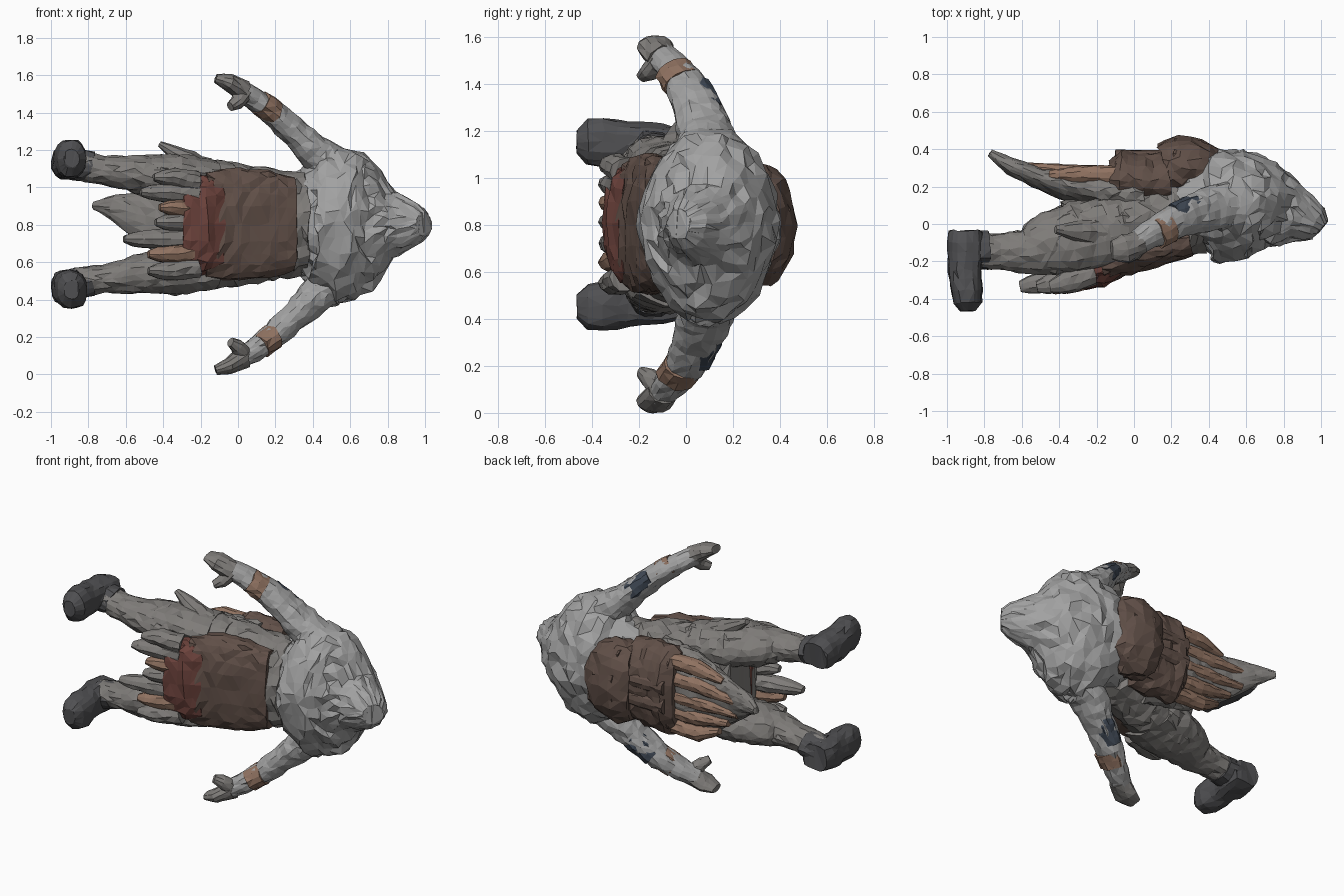
import bpy, bmesh, math, random
from mathutils import Vector
from mathutils.bvhtree import BVHTree

random.seed(7)
MID = 0.803  # mirror plane height: the figure lies along x, symmetric in z
PARTS = []


def material(name, rgb):
    m = bpy.data.materials.new(name)
    m.diffuse_color = (*rgb, 1)
    return m


PALE = material("pale_fur", (0.36, 0.36, 0.36))
GREY = material("grey_cloth", (0.21, 0.20, 0.19))
DARK = material("dark_leather", (0.08, 0.08, 0.085))
BROWN = material("brown_hide", (0.12, 0.08, 0.065))
RED = material("red_cloth", (0.15, 0.055, 0.045))
TAN = material("tan_strip", (0.28, 0.17, 0.12))
BLUE = material("dark_blue", (0.05, 0.065, 0.09))


def loft(name, secs, mat, side=1, n=18, step=0.045, jit=0.011, power=2.0):
    """Rough faceted loft. Section = x, y, z offset from MID, radius a (y), radius b."""
    rings = []
    for p, q in zip(secs, secs[1:]):
        k = max(1, round((Vector(q[:3]) - Vector(p[:3])).length / step))
        rings += [[p[j] + (q[j] - p[j]) * i / k for j in range(5)] for i in range(k)]
    rings.append(list(secs[-1]))
    bm = bmesh.new()
    loops = []
    for i, r in enumerate(rings):
        a, b = rings[max(i - 1, 0)], rings[min(i + 1, len(rings) - 1)]
        t = (Vector(b[:3]) - Vector(a[:3])).normalized()
        ref = Vector((1, 0, 0)) if abs(t.y) > 0.8 else Vector((0, 1, 0))
        u = (ref - t * ref.dot(t)).normalized()
        v = t.cross(u)
        loop = []
        for k in range(n):
            ang = 2 * math.pi * k / n
            c, s = math.cos(ang), math.sin(ang)
            cu = math.copysign(abs(c) ** (2 / power), c) * r[3]
            cv = math.copysign(abs(s) ** (2 / power), s) * r[4]
            co = Vector(r[:3]) + u * cu + v * cv
            amount = min(jit, 0.08 * min(r[3], r[4]))
            co += Vector([random.uniform(-amount, amount) for _ in range(3)])
            loop.append(bm.verts.new((co.x, co.y, MID + side * co.z)))
        loops.append(loop)
    for a, b in zip(loops, loops[1:]):
        for k in range(n):
            bm.faces.new((a[k], a[(k + 1) % n], b[(k + 1) % n], b[k]))
    bm.faces.new(loops[0])
    bm.faces.new(loops[-1])
    bmesh.ops.triangulate(bm, faces=bm.faces[:])
    bmesh.ops.recalc_face_normals(bm, faces=bm.faces[:])
    me = bpy.data.meshes.new(name)
    bm.to_mesh(me)
    me.materials.append(mat)
    bpy.context.collection.objects.link(bpy.data.objects.new(name, me))
    PARTS.append((me, BVHTree.FromBMesh(bm)))
    bm.free()


def inside(tree, p):
    """Odd number of hits along a ray means the point is buried."""
    d, hits = Vector((0.37, 0.81, 0.45)).normalized(), 0
    hit = tree.ray_cast(p, d)[0]
    while hit is not None and hits < 12:
        hits += 1
        hit = tree.ray_cast(hit + d * 1e-4, d)[0]
    return hits % 2 == 1


# Hooded head flowing into the shaggy shoulder mantle
loft("hood_and_mantle", [
    (0.28, 0.06, 0, 0.21, 0.26), (0.34, 0.09, 0, 0.27, 0.29),
    (0.42, 0.10, 0, 0.30, 0.36), (0.53, 0.10, 0, 0.295, 0.43),
    (0.63, 0.10, 0, 0.28, 0.40), (0.71, 0.09, 0, 0.235, 0.355),
    (0.78, 0.07, 0, 0.20, 0.26), (0.82, 0.06, 0, 0.18, 0.18),
    (0.90, 0.03, 0, 0.13, 0.145), (0.96, 0.0, 0, 0.10, 0.11),
    (0.995, -0.03, 0, 0.065, 0.065)], PALE, n=32, jit=0.017, power=1.85)

# Torso, brown chest apron and red waist cloth
loft("torso", [
    (0.36, 0.05, 0, 0.20, 0.27), (0.15, 0.03, 0, 0.21, 0.30),
    (0, 0.0, 0, 0.22, 0.33), (-0.2, -0.04, 0, 0.22, 0.33),
    (-0.36, -0.06, 0, 0.18, 0.31)], GREY, n=28, jit=0.014)
loft("chest_apron", [
    (0.30, -0.09, 0, 0.08, 0.25), (0.15, -0.12, 0, 0.10, 0.29),
    (0, -0.15, 0, 0.11, 0.30), (-0.18, -0.19, 0, 0.12, 0.29)],
    BROWN, n=26, power=2.6, jit=0.014)
loft("waist_cloth", [
    (-0.10, -0.19, 0, 0.10, 0.26), (-0.20, -0.22, 0, 0.12, 0.27),
    (-0.32, -0.26, 0, 0.10, 0.24)], RED, n=24, power=2.4, jit=0.014)

# Ragged strips hanging in front: z offset, end x
for i, (z, end) in enumerate([(-0.25, -0.48), (-0.16, -0.48), (-0.08, -0.61), (0.01, -0.44),
                              (0.09, -0.42), (0.17, -0.52), (0.25, -0.45)]):
    loft(f"front_strip_{i}", [
        (-0.22, -0.26, z * 0.9, 0.07, 0.06), ((end - 0.22) / 2, -0.30, z, 0.065, 0.055),
        (end + 0.05, -0.325, z, 0.05, 0.04), (end, -0.335, z, 0.03, 0.02)],
        TAN if i % 3 == 1 else GREY, n=10)

# Coat tail on the back, narrowing to a point, with ragged strips over it
loft("coat_tail", [
    (0.05, 0.14, 0, 0.14, 0.28), (-0.2, 0.19, 0, 0.11, 0.26),
    (-0.38, 0.21, 0.02, 0.08, 0.20), (-0.52, 0.25, 0.05, 0.055, 0.13),
    (-0.66, 0.31, 0.09, 0.045, 0.07), (-0.77, 0.38, 0.10, 0.02, 0.02)],
    GREY, n=22, jit=0.012)
for i, (z, end) in enumerate([(-0.22, -0.42), (-0.12, -0.50), (-0.02, -0.58), (0.09, -0.64),
                              (0.2, -0.45)]):
    loft(f"tail_strip_{i}", [
        (-0.08, 0.26, z, 0.05, 0.05), (-0.28, 0.265, z, 0.05, 0.05),
        (end, 0.26 - 0.25 * (end + 0.45), z * 0.8, 0.025, 0.02)], TAN, n=10)

# Bulky pack on the back, in two stacked bundles
loft("upper_pack", [
    (0.42, 0.27, 0, 0.13, 0.20), (0.34, 0.29, 0, 0.165, 0.25),
    (0.24, 0.30, 0, 0.17, 0.26), (0.17, 0.28, 0, 0.15, 0.24)],
    BROWN, n=24, power=2.2, jit=0.018)
loft("lower_pack", [
    (0.19, 0.23, 0, 0.15, 0.26), (0.05, 0.23, 0, 0.15, 0.28),
    (-0.08, 0.24, 0, 0.15, 0.28), (-0.13, 0.24, 0, 0.10, 0.25)],
    BROWN, n=24, power=2.2, jit=0.018)
for i, z in enumerate((-0.18, -0.06, 0.06, 0.18)):  # rolled folds on the pack
    y = -2 * z * z
    loft(f"pack_fold_{i}", [(0.36, 0.41 + y, z, 0.04, 0.04), (0.21, 0.43 + y, z, 0.04, 0.05)],
         BROWN, n=10)
    loft(f"low_fold_{i}", [(0.17, 0.36 + y, z, 0.04, 0.05), (-0.10, 0.365 + y, z, 0.04, 0.05)],
         BROWN, n=10)

for s, tag in ((1, "left"), (-1, "right")):
    # Arm, elbow patch, wrist band, hand and thumb
    loft(tag + "_arm", [
        (0.56, 0.10, 0.28, 0.13, 0.12), (0.43, 0.09, 0.37, 0.125, 0.10),
        (0.31, 0.05, 0.485, 0.105, 0.078), (0.19, 0.0, 0.595, 0.09, 0.07),
        (0.08, -0.06, 0.675, 0.075, 0.062), (0.0, -0.11, 0.725, 0.06, 0.055)],
        PALE, side=s, n=16)
    loft(tag + "_elbow_patch", [
        (0.33, 0.085, 0.47, 0.08, 0.07), (0.21, 0.035, 0.58, 0.075, 0.063)],
        BLUE, side=s, n=12)
    loft(tag + "_wrist_band", [
        (0.19, -0.01, 0.60, 0.09, 0.072), (0.12, -0.05, 0.65, 0.085, 0.069)],
        TAN, side=s, n=12)
    loft(tag + "_hand", [
        (0.03, -0.10, 0.71, 0.065, 0.058), (-0.05, -0.135, 0.76, 0.08, 0.045),
        (-0.12, -0.14, 0.78, 0.05, 0.025)], GREY, side=s, n=12)
    loft(tag + "_thumb", [
        (0.03, -0.11, 0.70, 0.05, 0.05), (-0.005, -0.16, 0.65, 0.04, 0.04),
        (-0.04, -0.19, 0.63, 0.025, 0.025)], GREY, side=s, n=10)
    # Leg with thigh guard, then boot
    loft(tag + "_leg", [
        (-0.05, -0.02, 0.19, 0.17, 0.14), (-0.3, -0.07, 0.235, 0.19, 0.13),
        (-0.46, -0.11, 0.255, 0.17, 0.115), (-0.58, -0.15, 0.275, 0.12, 0.095),
        (-0.72, -0.15, 0.29, 0.095, 0.075), (-0.90, -0.14, 0.32, 0.09, 0.08)],
        GREY, side=s, n=18)
    loft(tag + "_thigh_guard", [
        (-0.14, -0.05, 0.26, 0.17, 0.09), (-0.34, -0.10, 0.295, 0.16, 0.085),
        (-0.50, -0.14, 0.31, 0.10, 0.05), (-0.55, -0.15, 0.31, 0.05, 0.025)],
        GREY, side=s, n=14, jit=0.018)
    loft(tag + "_boot_cuff", [
        (-0.78, -0.14, 0.305, 0.10, 0.08), (-0.89, -0.14, 0.325, 0.10, 0.09)],
        DARK, side=s, n=16)
    loft(tag + "_boot", [
        (-0.90, -0.04, 0.33, 0.09, 0.08), (-0.90, -0.10, 0.335, 0.10, 0.095),
        (-0.905, -0.25, 0.34, 0.088, 0.095), (-0.895, -0.36, 0.35, 0.085, 0.105),
        (-0.89, -0.42, 0.35, 0.075, 0.095), (-0.89, -0.465, 0.35, 0.04, 0.05)],
        DARK, side=s, n=16, power=2.4)

# Pointed tatter sticking out at the hip
loft("hip_tatter", [(-0.18, -0.05, 0.29, 0.09, 0.07), (-0.30, -0.04, 0.36, 0.06, 0.05),
                    (-0.42, -0.03, 0.43, 0.02, 0.015)], GREY, n=8)

# Trim the faces buried inside neighbouring parts, leaving only the outer skin
for me, tree in PARTS:
    bm = bmesh.new()
    bm.from_mesh(me)
    buried = {v: {i for i, (m, t) in enumerate(PARTS) if m is not me and inside(t, v.co)}
              for v in bm.verts}
    hidden = [f for f in bm.faces if set.intersection(*[buried[v] for v in f.verts])]
    bmesh.ops.delete(bm, geom=hidden, context='FACES')
    bm.to_mesh(me)
    bm.free()
